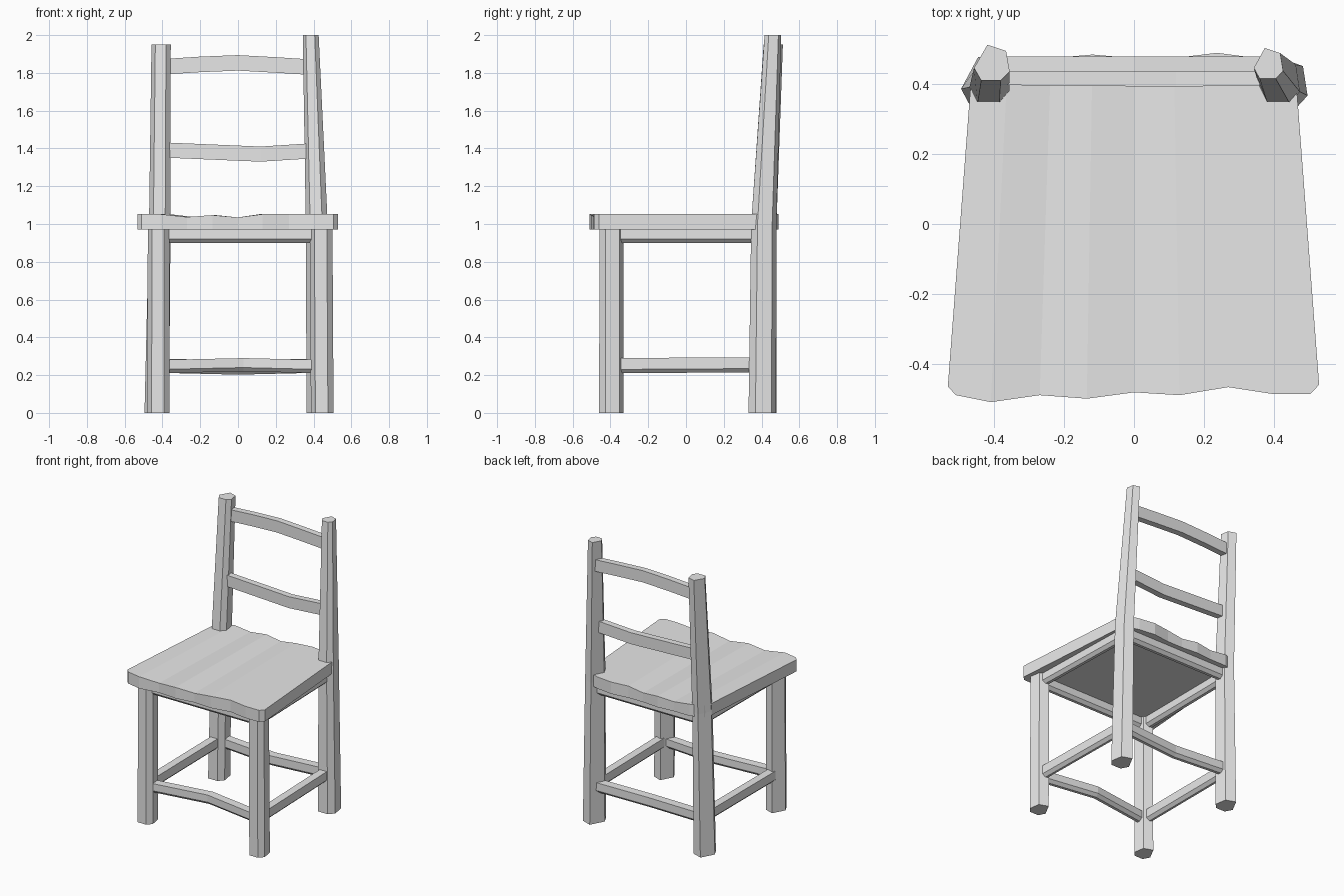
import bpy, bmesh
from mathutils import Vector

if "Cube" in bpy.data.objects:
    bpy.data.objects.remove(bpy.data.objects["Cube"])

wood = bpy.data.materials.new("plain grey")
wood.diffuse_color = (0.8, 0.8, 0.8, 1)
wood.use_nodes = True
wood.node_tree.nodes["Principled BSDF"].inputs["Base Color"].default_value = wood.diffuse_color


def loft(name, rings):
    """Skin a list of equal-length point rings and cap both ends."""
    bm = bmesh.new()
    vs = [[bm.verts.new(p) for p in r] for r in rings]
    n = len(rings[0])
    for a, b in zip(vs, vs[1:]):
        for i in range(n):
            j = (i + 1) % n
            bm.faces.new((a[i], a[j], b[j], b[i]))
    bm.faces.new(vs[0][::-1])
    bm.faces.new(vs[-1])
    bmesh.ops.recalc_face_normals(bm, faces=bm.faces)
    me = bpy.data.meshes.new(name)
    bm.to_mesh(me)
    bm.free()
    me.materials.append(wood)
    ob = bpy.data.objects.new(name, me)
    bpy.context.collection.objects.link(ob)
    return ob


# Hand-hewn six-sided section shared by legs and posts
HEX = [(-.25, 1), (.8, .66), (1, -.5), (.5, -1), (-.6, -1), (-1, -.3)]


def leg(name, stations):
    """stations: (x, y, z, half width, half depth)"""
    loft(name, [[(x + a * w, y + b * d, z) for a, b in HEX]
                for x, y, z, w, d in stations])


def bar(name, path, thick, high, chamfer=0.0):
    """Rail along a path, its lower edges optionally chamfered."""
    t, h, c = thick / 2, high / 2, chamfer
    sec = [(-t, h), (t, h), (t, -h), (-t, -h)]
    if c:
        sec = [(-t, h), (t, h), (t, c - h), (t - c, -h), (c - t, -h), (-t, c - h)]
    pts = [Vector(p) for p in path]
    d = pts[-1] - pts[0]
    side = Vector((d.y, -d.x, 0)).normalized()
    loft(name, [[p + side * a + Vector((0, 0, b)) for a, b in sec] for p in pts])


# Legs and back posts
leg("front_leg_left", [(-.422, -.395, 0, .06, .065), (-.42, -.395, 1.0, .057, .063)])
leg("front_leg_right", [(.446, -.395, 0, .06, .065), (.44, -.395, 1.0, .06, .063)])
leg("back_post_left", [(-.43, .408, 0, .065, .07), (-.414, .412, 1.0, .057, .067),
                       (-.407, .462, 1.95, .051, .051)])
leg("back_post_right", [(.43, .404, 0, .067, .073), (.417, .412, 1.0, .058, .067),
                        (.385, .46, 2.0, .042, .044)])

# Seat: slab of columns (front x, front y, back y, top z), narrower at the back
COLS = [(-.533, -.465, .38, 1.052), (-.51, -.49, .44, 1.052), (-.41, -.51, .475, 1.052),
        (-.27, -.49, .475, 1.037), (-.135, -.5, .485, 1.047), (0, -.482, .475, 1.035),
        (.13, -.49, .475, 1.052), (.27, -.467, .49, 1.053), (.4, -.487, .475, 1.052),
        (.505, -.487, .45, 1.052), (.53, -.46, .38, 1.052)]
loft("seat", [[(x, f, .97), (x, f, z), (x * .88, b, z), (x * .88, b, .97)]
              for x, f, b, z in COLS])

# Aprons under the seat
bar("front_apron", [(-.42, -.4, .937), (.44, -.4, .937)], .06, .074, .02)
bar("back_apron", [(-.41, .41, .937), (.41, .41, .937)], .06, .074, .02)
bar("apron_left", [(-.42, -.4, .937), (-.415, .41, .937)], .06, .074, .02)
bar("apron_right", [(.44, -.4, .937), (.417, .41, .937)], .06, .074, .02)

# Stretchers near the floor
bar("front_stretcher", [(-.42, -.4, .245), (.03, -.35, .255), (.44, -.4, .245)], .06, .07, .02)
bar("back_stretcher", [(-.42, .41, .25), (0, .385, .24), (.42, .41, .25)], .06, .075, .02)
bar("stretcher_left", [(-.42, -.4, .25), (-.425, .41, .255)], .055, .08, .02)
bar("stretcher_right", [(.445, -.4, .25), (.425, .41, .255)], .055, .08, .02)

# Back slats
bar("upper_slat", [(-.4, .457, 1.832), (-.2, .457, 1.845), (0, .457, 1.853),
                   (.2, .457, 1.842), (.39, .457, 1.83)], .044, .082)
bar("lower_slat", [(-.4, .42, 1.392), (.12, .415, 1.37), (.4, .42, 1.388)], .044, .08)
